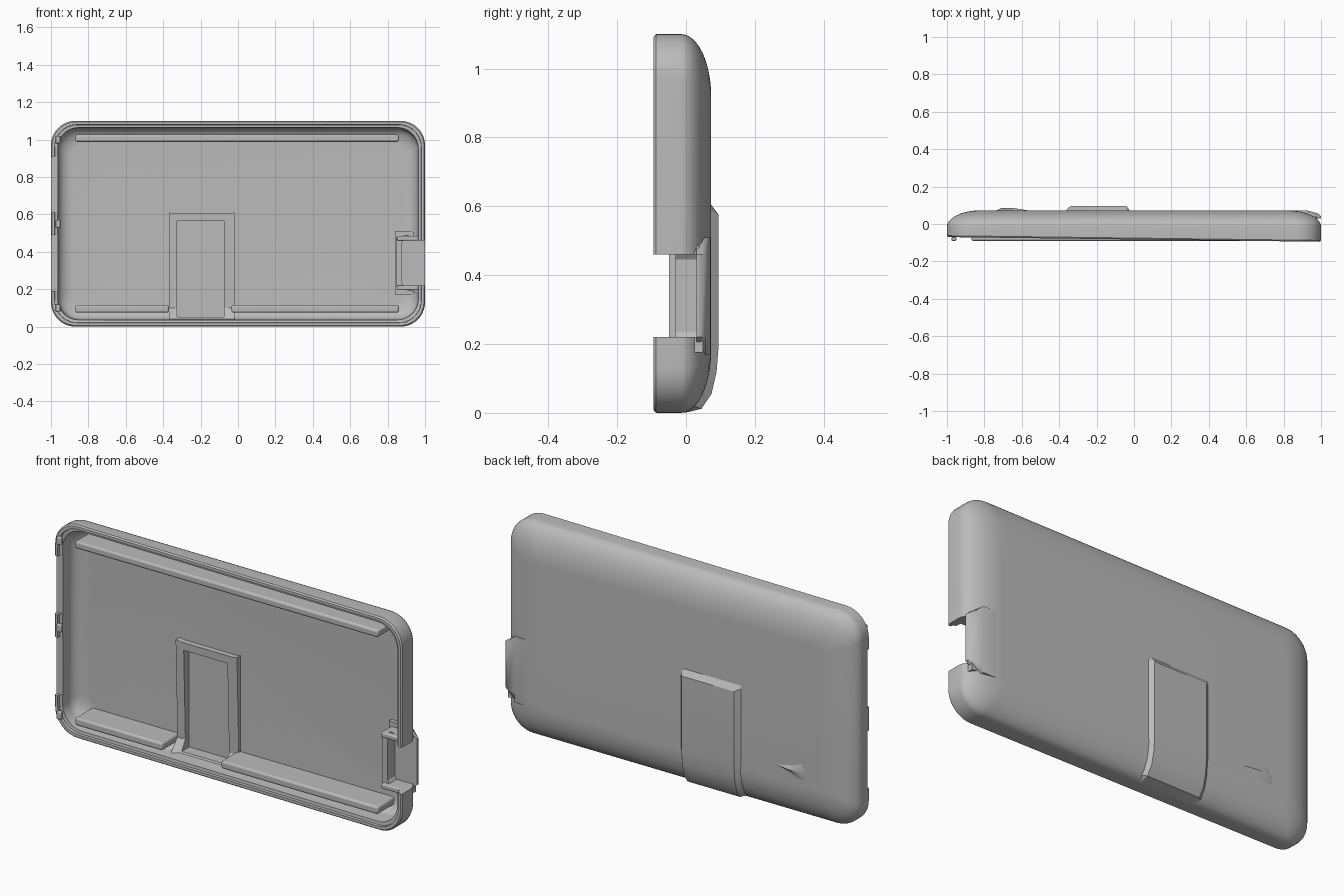
import bpy, bmesh, math

cube = bpy.data.objects.get("Cube")
if cube:
    bpy.data.objects.remove(cube, do_unlink=True)

GREY = (0.5, 0.5, 0.5, 1)
mat = bpy.data.materials.new("plain_grey")
mat.use_nodes = True
mat.diffuse_color = GREY
mat.node_tree.nodes["Principled BSDF"].inputs["Base Color"].default_value = GREY


def finish(name, bm, bevel=0, smooth=35):
    bmesh.ops.recalc_face_normals(bm, faces=bm.faces)
    me = bpy.data.meshes.new(name)
    bm.to_mesh(me)
    bm.free()
    ob = bpy.data.objects.new(name, me)
    bpy.context.collection.objects.link(ob)
    me.materials.append(mat)
    if bevel:
        m = ob.modifiers.new("soft_edges", 'BEVEL')
        m.width, m.segments = bevel, 3
    shade(ob, smooth)
    return ob


def shade(ob, angle=35):
    bpy.ops.object.select_all(action='DESELECT')
    ob.select_set(True)
    bpy.context.view_layer.objects.active = ob
    bpy.ops.object.shade_smooth_by_angle(angle=math.radians(angle))


def loft(name, rings, closed=False, **kw):
    """Skin a list of equal-length point loops."""
    bm = bmesh.new()
    vs = [[bm.verts.new(p) for p in r] for r in rings]
    n = len(vs[0])
    for a, b in zip(vs, vs[1:]):
        for i in range(n):
            j = (i + 1) % n
            bm.faces.new((a[i], a[j], b[j], b[i]))
    bm.faces.new(vs[0])
    bm.faces.new(vs[-1])
    return finish(name, bm, **kw)


def box(name, x, y, z, **kw):
    ring = lambda yy: [(a, yy, b) for a, b in
                       ((x[0], z[0]), (x[1], z[0]), (x[1], z[1]), (x[0], z[1]))]
    return loft(name, [ring(y[0]), ring(y[1])], **kw)


def cut(ob, cutters):
    for c in cutters:
        m = ob.modifiers.new("cut", 'BOOLEAN')
        m.operation, m.object, m.solver = 'DIFFERENCE', c, 'EXACT'
        bpy.context.view_layer.objects.active = ob
        bpy.ops.object.modifier_apply(modifier=m.name)
    shade(ob)


# Shell: rounded rectangles lofted over the back, round the rim, into the tray
def rounded(y, inset, rim=0):
    r = max(0.13 - inset * 0.5, 0.04)
    w, h = 1 - inset - r, 0.55 - inset - r
    pts = []
    for k, (sx, sz) in enumerate(((1, 1), (-1, 1), (-1, -1), (1, -1))):
        for i in range(11):
            a = math.radians(90 * k + 9 * i)
            x = sx * w + r * math.cos(a)
            pts.append((x, y - rim * 0.0125 * x, 0.55 + sz * h + r * math.sin(a)))
    return pts


def arc(y0, y1, inset0, inset1, n=12):
    for i in range(n + 1):
        a = math.pi / 2 * i / n
        yield y0 + (y1 - y0) * math.sin(a), inset1 - (inset1 - inset0) * math.cos(a)


rings = [rounded(y, d) for y, d in arc(-0.015, 0.073, 0, 0.18)][::-1]
rings += [rounded(y, d, 1) for y, d in
          ((-0.075, 0), (-0.0825, 0.006), (-0.0825, 0.02), (-0.068, 0.021), (-0.066, 0.036))]
rings += [rounded(y, d) for y, d in arc(-0.01, 0.05, 0.04, 0.12)]
shell = loft("back_shell", rings)

# Raised stand housing, following the curve of the lower edge
base = [(0.02, 0.61), (0.069, 0.61), (0.069, 0.59), (0.069, 0.2), (0.062, 0.12),
        (0.045, 0.06), (0.02, 0.02), (-0.02, 0.008), (-0.02, 0.04), (0.035, 0.1)]
high = [(0.02, 0.605), (0.072, 0.605), (0.095, 0.575), (0.095, 0.2), (0.089, 0.12),
        (0.074, 0.055), (0.045, 0.012), (-0.0, 0.001), (-0.0, 0.04), (0.035, 0.1)]
sections = ((-0.37, base), (-0.34, high), (-0.04, high), (-0.02, base))
housing = loft("stand_housing", [[(x, y, z) for y, z in p] for x, p in sections], smooth=25)

# Openings: stand recess, side port and gaps between the end clips
recess = box("recess_cutter", (-0.325, -0.075), (-0.05, 0.066), (0.05, 0.565))
port = box("port_cutter", (0.86, 1.1), (-0.2, 0.03), (0.22, 0.46))
gaps = [box("gap_cutter", (-1.1, -0.95), (-0.2, -0.05), z)
        for z in ((0.19, 0.49), (0.61, 0.91))]
cut(shell, [recess, port] + gaps)
cut(housing, [recess])
for c in [recess, port] + gaps:
    bpy.data.objects.remove(c, do_unlink=True)

# Port floor that squares off the rounded end
profile = [(0.84, 0.03), (1, 0.03), (1, 0.042), (0.985, 0.056), (0.93, 0.071), (0.84, 0.071)]
levels = ((0.17, 0.93), (0.22, 1), (0.46, 1), (0.51, 0.93))
loft("port_floor", [[(min(x, s), y, z) for x, y in profile] for z, s in levels], smooth=50)

# Port surround: a shallow wall with flared arms
wall = [(0.98, 0.22), (0.885, 0.22), (0.875, 0.235), (0.875, 0.445), (0.885, 0.46), (0.98, 0.46),
        (0.98, 0.47), (0.9, 0.49), (0.845, 0.475), (0.845, 0.215), (0.9, 0.195), (0.98, 0.175)]
loft("port_surround", [[(x, y, z) for x, z in wall] for y in (-0.03, 0.05)], smooth=30)
for z in ((0.195, 0.22), (0.46, 0.485)):
    box("port_arm", (0.85, 0.975), (-0.052, 0.04), z, bevel=0.006)

# Long ribs inside the tray
for name, x, z in (("upper_rib", (-0.87, 0.86), (0.988, 1.026)),
                   ("lower_right_rib", (-0.87, -0.37), (0.075, 0.115)),
                   ("lower_left_rib", (-0.035, 0.86), (0.075, 0.115))):
    box(name, x, (-0.09, 0.055), z, bevel=0.01)

# Small lips inside the end clips
for z in ((0.08, 0.12), (0.53, 0.57), (0.98, 1.02)):
    box("clip_lip", (-0.975, -0.95), (-0.09, -0.07), z, bevel=0.005)

# Teardrop bump on the back
ridge = lambda x, w, h: [(x, 0.06, 0.25 - w), (x, 0.071, 0.25 - w), (x, 0.071 + h, 0.25),
                         (x, 0.071, 0.25 + w), (x, 0.06, 0.25 + w)]
loft("back_bump", [ridge(*p) for p in ((-0.735, 0.05, 0.002), (-0.71, 0.045, 0.014),
                                       (-0.64, 0.02, 0.014), (-0.57, 0.004, 0.002))], smooth=30)
